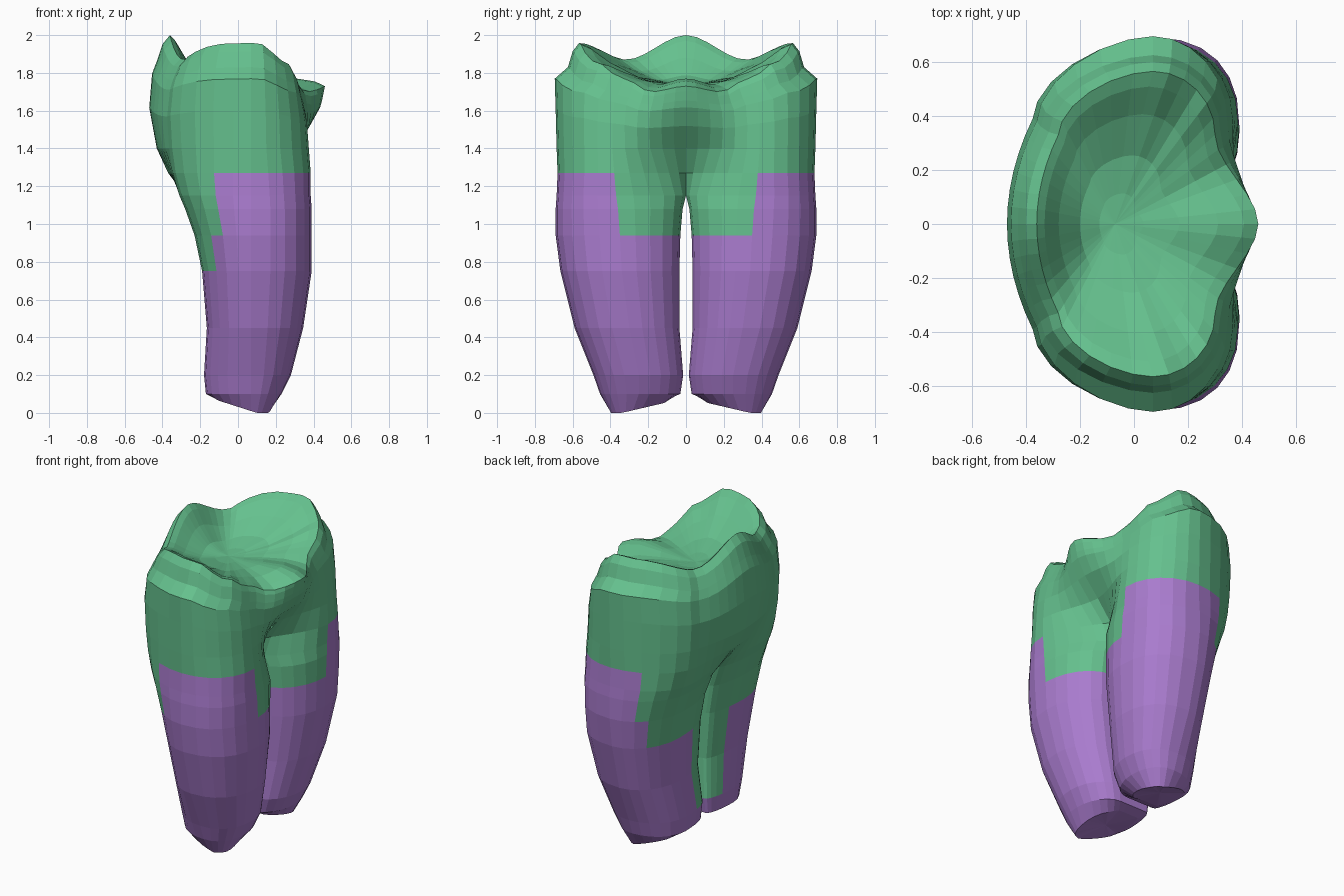
import bpy, bmesh, math

if "Cube" in bpy.data.objects:
    bpy.data.objects.remove(bpy.data.objects["Cube"])

ARC, BACK = 24, 4      # segments round the outside of one half, and across its inner wall
Q = ARC // 4
XO = 0.07              # x of the outermost side point

# z, inner y, lobe y, outer y, then x at: middle +, lobe +, lobe -, middle -
LEVELS = [
    (0.00, .090, .28, .40, .04, .17, -.13, -.10),
    (0.10, .030, .25, .455, .08, .23, -.17, -.12),
    (0.20, .015, .25, .49, .10, .28, -.18, -.12),
    (0.45, .035, .30, .59, .12, .345, -.165, -.10),
    (0.75, .035, .34, .665, .15, .39, -.19, -.12),
    (0.94, .030, .35, .69, .15, .39, -.23, -.15),
    (1.08, .018, .36, .69, .14, .39, -.28, -.20),
    (1.15, .000, .37, .685, .12, .385, -.31, -.27),
    (1.27, .000, .38, .68, .18, .385, -.345, -.37),
    (1.40, .000, .39, .685, .28, .375, -.365, -.43),
    (1.58, .000, .39, .69, .38, .365, -.375, -.47),
    (1.73, .000, .38, .695, .435, .345, -.36, -.455),
    (1.785, .000, .36, .625, .445, .335, -.345, -.43),
    (1.86, .000, .34, .60, .455, .32, -.315, -.40),
    (1.90, .000, .33, .565, .46, .30, -.28, -.36),
]
RIM = [(0, 1.73), (.14, 1.70), (.25, 1.77), (.36, 1.86), (.48, 1.96),
       (.57, 1.955), (.76, 1.87), (1, 2.0)]


def clamp(v):
    return max(0.0, min(1.0, v))


def rim_height(u):
    for (a, za), (b, zb) in zip(RIM, RIM[1:]):
        if u <= b + 1e-6:
            k = (u - a) / (b - a)
            return za + (zb - za) * k * k * (3 - 2 * k)


def ring(z, yi, yc, yo, xb, xmax, xmin, xa):
    """One half cross-section: round the lobe, then back along the inner wall."""
    pts = []
    w = clamp((z - 1.12) / 0.30)

    def inner(k, mid, lobe, flare):
        t = k * math.pi / 2
        s = (1 - w) * (1 - math.cos(t)) + w * k
        f = (1 - w) * math.sin(t) + w * (s * s * (3 - 2 * s) if flare else s * s)
        return (mid + (lobe - mid) * f, yi + (yc - yi) * s)

    def outer(k, lobe, p):
        t = k * math.pi / 2
        return (XO + (lobe - XO) * abs(math.cos(t)) ** p, yc + (yo - yc) * math.sin(t) ** p)

    pts += [inner(i / Q, xb, xmax, True) for i in range(Q)]
    pts += [outer(i / Q, xmax, .85 + .15 * w) for i in range(Q)]
    pts += [outer(1 - i / Q, xmin, 1.0 + .15 * w) for i in range(Q)]
    pts += [inner(1 - i / Q, xa, xmin, False) for i in range(Q + 1)]
    pts += [(xa + (xb - xa) * i / BACK, yi) for i in range(1, BACK)]
    out = []
    for i, (x, y) in enumerate(pts):
        h = z
        if z > 1.4 and i <= ARC:
            h = 1.4 + (z - 1.4) * (rim_height(i / ARC) - 1.4) / 0.5
        if z == 0:      # slanted root tip
            h = min(.08, .08 * clamp((.1 - x) / .25) + .07 * clamp((.34 - y) / .3))
        out.append((x, y, h))
    return out


def is_root(c):
    """True where the surface carries the root colour."""
    if c.y < .17 and c.x < .08:
        return c.z < .2
    if c.x > -.08:
        return c.z < (1.27 if c.y > .37 else .94)
    return c.z < (.94 if c.x > -.12 else .75)


bm = bmesh.new()
rings = [[bm.verts.new(p) for p in ring(*lv)] for lv in LEVELS]
n = len(rings[0])

# outer walls, leaving the mirror plane open
for a, b in zip(rings, rings[1:]):
    for i in range(n):
        j = (i + 1) % n
        f = (a[i], a[j], b[j], b[i])
        if any(v.co.y > 1e-5 for v in f):
            bm.faces.new(f)

# root tip
tip = bm.verts.new((.01, .25, .06))
for i in range(n):
    bm.faces.new((rings[0][(i + 1) % n], rings[0][i], tip))

# chewing basin, stepping inwards from the rim
CX, FLOOR = -.07, 1.74
prev = rings[-1][:ARC + 1]
for s, drop in ((.9, .12), (.72, .46), (.45, .82), (.2, .96)):
    cur = []
    for v in rings[-1][:ARC + 1]:
        lip = .035 * clamp((v.co.x - .25) / .2) * (1 - abs(s - .72) / .55)
        cur.append(bm.verts.new((CX + (v.co.x - CX) * s, v.co.y * s,
                                 v.co.z + (FLOOR - v.co.z) * drop + lip)))
    for i in range(ARC):
        bm.faces.new((prev[i], prev[i + 1], cur[i + 1], cur[i]))
    prev = cur
pit = bm.verts.new((CX, 0, FLOOR))
for i in range(ARC):
    bm.faces.new((prev[i], prev[i + 1], pit))

# drop loose leftovers on the mirror plane, then colour
bmesh.ops.delete(bm, geom=[v for v in bm.verts if not v.link_faces], context='VERTS')
bmesh.ops.recalc_face_normals(bm, faces=bm.faces)
for f in bm.faces:
    f.material_index = int(is_root(f.calc_center_median()))
mesh = bpy.data.meshes.new("molar_tooth")
bm.to_mesh(mesh)
bm.free()

for name, col in (("crown_green", (.13, .53, .27, 1)), ("root_purple", (.40, .20, .62, 1))):
    m = bpy.data.materials.new(name)
    m.diffuse_color = col
    m.use_nodes = True
    m.node_tree.nodes["Principled BSDF"].inputs["Base Color"].default_value = m.diffuse_color
    mesh.materials.append(m)

tooth = bpy.data.objects.new("molar_tooth", mesh)
bpy.context.collection.objects.link(tooth)
mir = tooth.modifiers.new("mirror", 'MIRROR')
mir.use_axis = (False, True, False)
mir.use_clip = True
mir.merge_threshold = 0.0005
